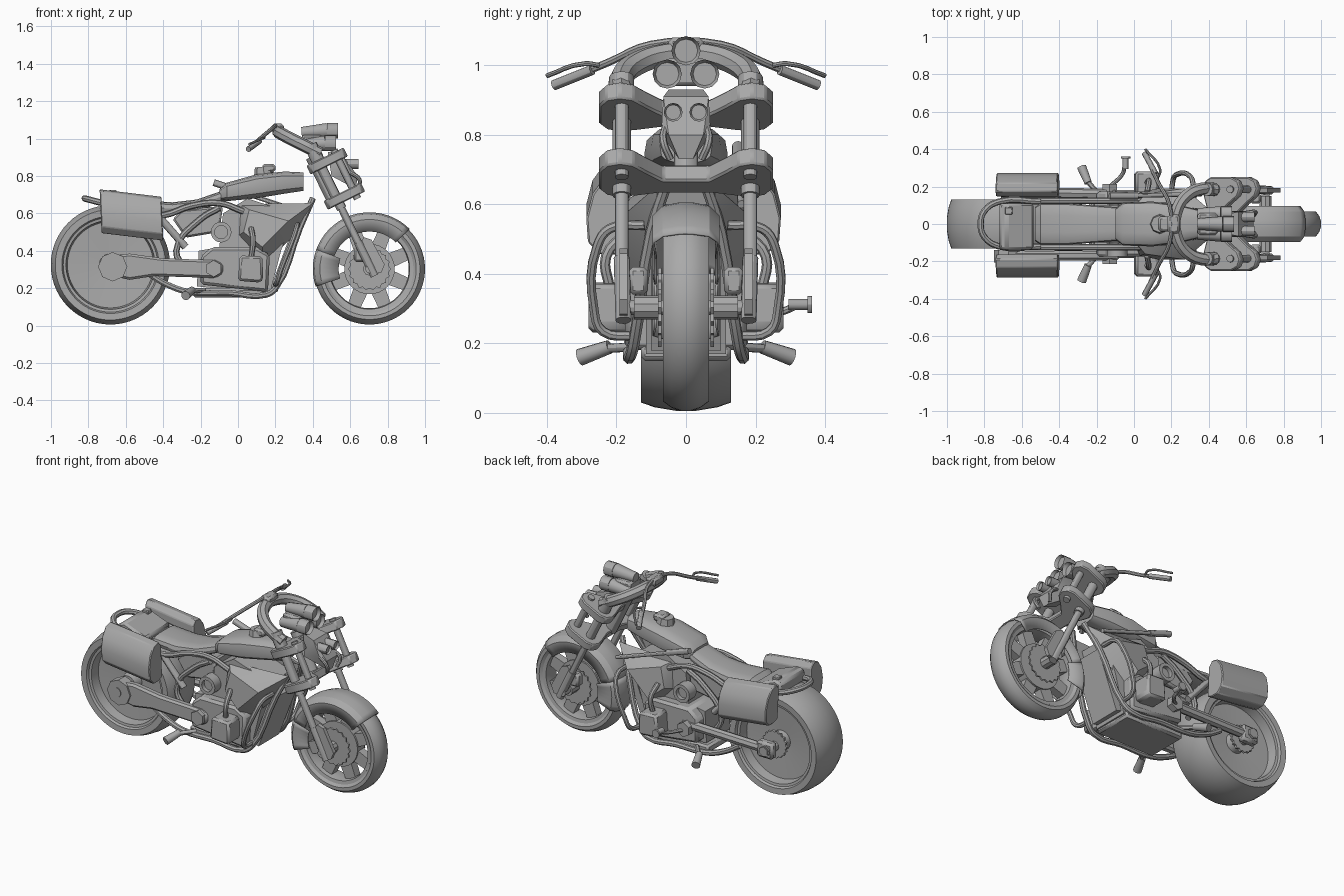
import bpy, bmesh, math
from mathutils import Vector, Matrix

cube = bpy.data.objects.get("Cube")
if cube:
    bpy.data.objects.remove(cube)

grey = bpy.data.materials.new("plain grey")
grey.use_nodes = True
grey.diffuse_color = (0.4, 0.4, 0.4, 1)
grey.node_tree.nodes["Principled BSDF"].inputs["Base Color"].default_value = (0.4, 0.4, 0.4, 1)
parts = []
SIDES = ((1, "far"), (-1, "near"))


def add(name, data):
    ob = bpy.data.objects.new(name, data)
    bpy.context.scene.collection.objects.link(ob)
    data.materials.append(grey)
    parts.append(ob)
    return ob


def finish(name, bm):
    bmesh.ops.recalc_face_normals(bm, faces=bm.faces)
    me = bpy.data.meshes.new(name)
    bm.to_mesh(me)
    bm.free()
    return add(name, me)


def rod(name, a, b, r, r2=None, seg=12, dish=0):
    """Cylinder or cone from a to b; dish sinks the cap at b."""
    a, b = Vector(a), Vector(b)
    bm = bmesh.new()
    turn = (b - a).to_track_quat('Z', 'Y').to_matrix().to_4x4()
    bmesh.ops.create_cone(bm, cap_ends=True, segments=seg, radius1=r, radius2=r if r2 is None else r2,
                          depth=(b - a).length, matrix=Matrix.Translation((a + b) / 2) @ turn)
    if dish:
        cap = min(bm.faces, key=lambda f: (f.calc_center_median() - b).length)
        bmesh.ops.inset_individual(bm, faces=[cap], thickness=r * 0.2)
        bmesh.ops.translate(bm, verts=cap.verts, vec=(a - b).normalized() * dish)
    return finish(name, bm)


def tube(name, pts, r):
    cu = bpy.data.curves.new(name, 'CURVE')
    cu.dimensions, cu.bevel_depth, cu.bevel_resolution = '3D', r, 2
    cu.resolution_u, cu.use_fill_caps = 4, True
    sp = cu.splines.new('BEZIER')
    sp.bezier_points.add(len(pts) - 1)
    for bp, p in zip(sp.bezier_points, pts):
        bp.co = p
        bp.handle_left_type = bp.handle_right_type = 'AUTO'
    return add(name, cu)


def extrude(name, outline, place, lo, hi, bevel=0):
    """Solid from a 2D outline; place(a, b, h) gives the 3D point."""
    bm = bmesh.new()
    low = [bm.verts.new(place(a, b, lo)) for a, b in outline]
    high = [bm.verts.new(place(a, b, hi)) for a, b in outline]
    bm.faces.new(low)
    bm.faces.new(high[::-1])
    for i in range(len(low)):
        j = (i + 1) % len(low)
        bm.faces.new((low[i], high[i], high[j], low[j]))
    ob = finish(name, bm)
    if bevel:
        mod = ob.modifiers.new("edge", 'BEVEL')
        mod.width, mod.segments = bevel, 1
    return ob


def side(a, b, h):
    return Vector((a, h, b))


def box(name, x0, x1, y0, y1, z0, z1, bevel=0.012):
    return extrude(name, [(x0, z0), (x1, z0), (x1, z1), (x0, z1)], side, min(y0, y1), max(y0, y1), bevel)


def lathe(name, c, profile, a0=0, a1=360, seg=48, closed=True):
    """Turn a (radius, y) profile about the y axis through c = (x, y, z)."""
    bm = bmesh.new()
    full = a1 - a0 == 360
    rings = []
    for i in range(seg if full else seg + 1):
        t = math.radians(a0 + (a1 - a0) * i / seg)
        rings.append([bm.verts.new((c[0] + r * math.cos(t), c[1] + y, c[2] + r * math.sin(t))) for r, y in profile])
    n = len(profile)
    for i in range(seg):
        p, q = rings[i], rings[(i + 1) % len(rings)]
        for k in range(n if closed else n - 1):
            m = (k + 1) % n
            bm.faces.new((p[k], p[m], q[m], q[k]))
    return finish(name, bm)


def loft(name, sections, seg=14):
    """Rounded body through sections (x, centre z, half width, half height)."""
    bm = bmesh.new()
    rings = []
    for x, z, w, h in sections:
        ring = []
        for i in range(seg):
            c, s = math.cos(2 * math.pi * i / seg), math.sin(2 * math.pi * i / seg)
            ring.append(bm.verts.new((x, w * math.copysign(abs(c) ** 0.6, c), z + h * math.copysign(abs(s) ** 0.6, s))))
        rings.append(ring)
    for p, q in zip(rings, rings[1:]):
        for i in range(seg):
            bm.faces.new((p[i], p[(i + 1) % seg], q[(i + 1) % seg], q[i]))
    bm.faces.new(rings[0])
    bm.faces.new(rings[-1][::-1])
    return finish(name, bm)


def hull(name, pts):
    bm = bmesh.new()
    bmesh.ops.convex_hull(bm, input=[bm.verts.new(p) for p in pts])
    return finish(name, bm)


def both(half):
    return half + [(r, -y) for r, y in reversed(half)]


def gear(name, c, y0, y1, outer, inner):
    teeth = [(r * math.cos(math.pi * i / 18), r * math.sin(math.pi * i / 18)) for i, r in enumerate([outer, inner] * 18)]
    return extrude(name, teeth, lambda a, b, h: Vector((c[0] + a, h, c[1] + b)), y0, y1)


# Rear wheel
RX, RZ = -0.682, 0.325
lathe("rear_tyre", (RX, 0, RZ), both([(0.25, 0.11), (0.26, 0.128), (0.295, 0.13), (0.309, 0.09), (0.319, 0.03)]), seg=56)
lathe("rear_rim", (RX, 0, RZ), both([(0.255, 0.115), (0.238, 0.112), (0.23, 0.055), (0.06, 0.045), (0.05, 0.1), (0.01, 0.1)]), seg=56)
rod("rear_axle", (RX, -0.21, RZ - 0.01), (RX, 0.21, RZ - 0.01), 0.03)
gear("rear_sprocket", (RX, RZ), 0.1, 0.115, 0.085, 0.075)

# Front wheel with open spokes
FX, FZ = 0.703, 0.303
lathe("front_tyre", (FX, 0, FZ), both([(0.23, 0.05), (0.25, 0.066), (0.27, 0.066), (0.288, 0.042), (0.297, 0.015)]), seg=56)
lathe("front_rim", (FX, 0, FZ), both([(0.235, 0.054), (0.215, 0.05), (0.21, 0.02)]))
rod("front_hub", (FX, -0.035, FZ), (FX, 0.035, FZ), 0.135, seg=32)
rod("front_axle", (FX, -0.2, FZ), (FX, 0.2, FZ), 0.022)
for i in range(8):
    t = math.radians(22.5 + 45 * i)
    ca, sa = math.cos(t), math.sin(t)
    extrude("front_spoke", [(0.11, -0.04), (0.22, -0.035), (0.22, 0.035), (0.11, 0.04)],
            lambda a, b, h: Vector((FX + a * ca - b * sa, h, FZ + a * sa + b * ca)), -0.025, 0.025)
for s, tag in SIDES:
    gear("brake_disc_" + tag, (FX, FZ), s * 0.075 - 0.005, s * 0.075 + 0.005, 0.115, 0.103)
    rod("axle_collar_" + tag, (FX, s * 0.08, FZ), (FX, s * 0.15, FZ), 0.035, seg=10)

# Front fender, deeper towards the tail
for name, inner, a0, a1 in (("front_fender", 0.2, 45, 160), ("front_fender_tail", 0.165, 160, 198)):
    lathe(name, (FX, 0, FZ), both([(inner, 0.09), (0.265, 0.096), (0.293, 0.068), (0.303, 0.02)]), a0, a1,
          seg=(a1 - a0) // 6, closed=False).modifiers.new("shell", 'SOLIDIFY').thickness = 0.006

# Fork, in its own tilted frame: u forward, t down along the legs
D, U = Vector((0.44, 0, -0.898)), Vector((0.898, 0, 0.44))


def fork(u, y, t):
    return Vector((0.555, y, 0.715)) + U * u + D * t


lobe = [(0.0, 0.065), (0.05, 0.11), (0.1, 0.15), (0.115, 0.19), (0.1, 0.23), (0.06, 0.25), (-0.06, 0.25),
        (-0.095, 0.23), (-0.11, 0.19), (-0.1, 0.14), (-0.08, 0.07)]
for name, t in (("upper_clamp", -0.183), ("lower_clamp", 0.027)):
    extrude(name, both(lobe), fork, t - 0.026, t + 0.026, 0.006)
rod("steering_stem", fork(-0.06, 0, -0.24), fork(-0.06, 0, 0.02), 0.035)
for s, tag in SIDES:
    y = 0.185 * s
    rod("fork_tube_" + tag, fork(-0.04, y, -0.27), fork(-0.04, y, 0.33), 0.02)
    rod("fork_sleeve_" + tag, fork(-0.04, y, -0.19), fork(-0.04, y, 0.08), 0.027)
    rod("fork_strut_" + tag, fork(0.06, y, -0.22), fork(0.06, y, 0.07), 0.02)
    rod("fork_cap_" + tag, fork(-0.04, y, -0.3), fork(-0.04, y, -0.2), 0.036)
    rod("fork_foot_" + tag, fork(-0.04, y, 0.28), fork(-0.04, 0.18 * s, 0.48), 0.023)
    extrude("fork_bracket_" + tag, [(-0.04, 0.29), (0.0, 0.27), (0.03, 0.3), (0.035, 0.45), (0.0, 0.48), (-0.04, 0.47)],
            lambda a, b, h: fork(a, h, b), s * 0.18 - 0.012, s * 0.18 + 0.012)
    box("brake_caliper_" + tag, 0.62, 0.68, s * 0.11, s * 0.165, 0.34, 0.42)

# Three headlights and the small lamp mask
for y, z, x in ((0, 1.042, 0.535), (0.054, 0.975, 0.525), (-0.054, 0.975, 0.525)):
    rod("headlight_body", (0.34, y, z - 0.01), (x - 0.06, y, z), 0.03, 0.041)
    rod("headlight_ring", (x - 0.06, y, z), (x, y, z), 0.042, dish=0.02)
box("headlight_mount", 0.34, 0.45, -0.06, 0.06, 0.94, 1.02)
hull("lamp_mask", [(x, s * y, z) for s in (1, -1) for x, y, z in
                   ((0.48, 0.05, 0.93), (0.56, 0.065, 0.91), (0.6, 0.07, 0.83), (0.64, 0.05, 0.8), (0.63, 0.02, 0.73), (0.5, 0.07, 0.8))])
for s, tag in SIDES:
    rod("small_lamp_" + tag, (0.54, 0.037 * s, 0.865), (0.645, 0.037 * s, 0.865), 0.027, dish=0.012)
    tube("mask_horn_" + tag, [(0.6, 0.06 * s, 0.82), (0.65, 0.065 * s, 0.78), (0.64, 0.045 * s, 0.73)], 0.011)

# Handlebar
tube("handlebar_riser", [(0.44, -0.185, 0.92), (0.36, -0.187, 0.96), (0.28, -0.15, 1.0), (0.225, -0.06, 1.03),
                         (0.225, 0.06, 1.03), (0.28, 0.15, 1.0), (0.36, 0.187, 0.96), (0.44, 0.185, 0.92)], 0.034)
tube("handlebar", [(0.06, -0.37, 0.947), (0.13, -0.22, 1.01), (0.19, -0.1, 1.06), (0.19, 0.1, 1.06), (0.13, 0.22, 1.01), (0.06, 0.37, 0.947)], 0.011)
box("instrument_box", 0.18, 0.245, -0.05, 0.05, 1.03, 1.08)
for s, tag in SIDES:
    rod("handle_grip_" + tag, (0.115, 0.27 * s, 0.987), (0.055, 0.38 * s, 0.943), 0.015)
    tube("brake_lever_" + tag, [(0.13, 0.25 * s, 1.0), (0.14, 0.29 * s, 1.005), (0.06, 0.4 * s, 0.97)], 0.007)

# Tank, seat and luggage
loft("fuel_tank", [(-0.1, 0.7, 0.08, 0.03), (-0.06, 0.715, 0.115, 0.05), (0.1, 0.745, 0.12, 0.065),
                   (0.25, 0.765, 0.1, 0.06), (0.35, 0.77, 0.075, 0.05)])
rod("filler_cap", (0.14, 0, 0.8), (0.135, 0, 0.85), 0.055, 0.045, 8)
box("filler_box", 0.13, 0.2, -0.04, 0.04, 0.82, 0.865)
loft("seat", [(-0.53, 0.625, 0.09, 0.02), (-0.5, 0.635, 0.11, 0.035), (-0.35, 0.625, 0.11, 0.035), (-0.22, 0.64, 0.1, 0.035), (-0.09, 0.69, 0.09, 0.03)])
extrude("luggage_case", [(-0.72, 0.63), (-0.55, 0.6), (-0.535, 0.66), (-0.68, 0.715), (-0.72, 0.7)], side, -0.135, 0.11, 0.012)
box("luggage_latch", -0.69, -0.65, 0.05, 0.09, 0.69, 0.725, 0.004)
tube("tail_loop", [(-0.5, -0.12, 0.62), (-0.72, -0.12, 0.655), (-0.8, -0.07, 0.675), (-0.82, 0, 0.68),
                   (-0.8, 0.07, 0.675), (-0.72, 0.12, 0.655), (-0.5, 0.12, 0.62)], 0.017)
bag = [(0.155, 0.49), (0.155, 0.68), (0.18, 0.71), (0.225, 0.7), (0.262, 0.65), (0.28, 0.58), (0.275, 0.51), (0.24, 0.475), (0.19, 0.475)]
for s, tag in SIDES:
    extrude("saddlebag_" + tag, bag, lambda a, b, h: Vector((h - 0.045 * (b - 0.6), s * a - 0.007, b - 0.12 * (h + 0.57))),
            -0.735, -0.405, 0.005)

# Engine block
core = [(-0.22, 0.21), (0.17, 0.17), (0.23, 0.4), (0.3, 0.6), (0.05, 0.68), (-0.08, 0.6), (-0.1, 0.42), (-0.21, 0.4)]
extrude("engine_core", core, side, -0.115, 0.115)
extrude("crankcase", [(-0.2, 0.22), (0.16, 0.18), (0.17, 0.38), (0.1, 0.42), (-0.14, 0.42), (-0.2, 0.37)], side, -0.175, 0.175, 0.015)
box("skid_pan", -0.24, 0.16, -0.13, 0.13, 0.15, 0.2)
extrude("battery_box", [(-0.35, 0.57), (-0.28, 0.47), (-0.1, 0.5), (-0.08, 0.64), (-0.3, 0.62)], side, -0.1, 0.1, 0.01)
for s, tag in SIDES:
    hull("side_shroud_" + tag, [(x, s * y, z) for x, y, z in
         ((0.01, 0.1, 0.65), (0.4, 0.08, 0.655), (0.32, 0.1, 0.5), (0.14, 0.1, 0.33), (0.0, 0.1, 0.48),
          (0.06, 0.16, 0.62), (0.27, 0.19, 0.56), (0.13, 0.19, 0.42), (0.03, 0.17, 0.5))])
    extrude("side_cover_" + tag, [(0, 0.24), (0.12, 0.23), (0.135, 0.25), (0.13, 0.37), (0.01, 0.375)], side,
            *sorted((s * 0.16, s * 0.28)), 0.018)
    tube("cover_pipe_" + tag, [(0.07, 0.22 * s, 0.36), (0.08, 0.23 * s, 0.45), (0.07, 0.17 * s, 0.52)], 0.015)
    lathe("intake_ring_" + tag, (-0.09, 0.14 * s, 0.5), [(0.035, -0.035), (0.055, -0.035), (0.055, 0.035), (0.035, 0.035)], seg=20)
    rod("intake_dish_" + tag, (-0.09, 0.09 * s, 0.5), (-0.09, 0.15 * s, 0.5), 0.04)
    rod("pivot_cap_" + tag, (-0.13, s * 0.17, 0.305), (-0.13, s * 0.215, 0.305), 0.045, seg=6)

    # Frame tubes, crash guard and foot pegs
    y = 0.125 * s
    tube("seat_rail_" + tag, [(-0.6, y, 0.6), (-0.4, y, 0.59), (-0.25, y, 0.64), (-0.1, y, 0.655), (0.03, y, 0.61)], 0.017)
    tube("seat_strut_" + tag, [(-0.1, y, 0.63), (-0.2, y, 0.57), (-0.33, y, 0.4), (-0.28, y, 0.3)], 0.017)
    rod("rear_shock_" + tag, (-0.42, y, 0.58), (-0.28, y, 0.42), 0.02)
    tube("down_tube_" + tag, [(0.4, 0.05 * s, 0.68), (0.33, 0.1 * s, 0.52), (0.2, 0.15 * s, 0.2), (0.15, 0.16 * s, 0.165),
                              (-0.05, 0.165 * s, 0.175), (-0.26, 0.165 * s, 0.18), (-0.38, 0.16 * s, 0.22), (-0.48, 0.16 * s, 0.28)], 0.017)
    tube("crash_guard_" + tag, [(0.32, 0.12 * s, 0.54), (0.315, 0.22 * s, 0.53), (0.3, 0.255 * s, 0.48), (0.23, 0.265 * s, 0.3),
                                (0.21, 0.24 * s, 0.235), (0.2, 0.15 * s, 0.22)], 0.014)
    rod("peg_arm_" + tag, (-0.18, 0.15 * s, 0.19), (-0.25, 0.23 * s, 0.185), 0.013)
    rod("foot_peg_" + tag, (-0.245, 0.22 * s, 0.19), (-0.28, 0.305 * s, 0.16), 0.02, 0.025)

# Swingarm: a closed case on the near side, a slim beam on the far side
extrude("swingarm_case", [(-0.67, 0.265), (-0.58, 0.245), (-0.45, 0.265), (-0.12, 0.255), (-0.08, 0.28), (-0.08, 0.33), (-0.12, 0.35),
                          (-0.4, 0.36), (-0.58, 0.385), (-0.67, 0.375)], side, -0.195, -0.145, 0.012)
rod("axle_hub", (-0.67, -0.14, 0.315), (-0.67, -0.205, 0.315), 0.078, seg=8)
rod("swingarm_beam", (-0.63, 0.17, 0.315), (-0.1, 0.16, 0.32), 0.028, seg=8)
box("axle_block", -0.725, -0.615, 0.145, 0.2, 0.265, 0.365, 0.014)
rod("axle_nut", (-0.675, 0.19, 0.315), (-0.675, 0.215, 0.315), 0.03, seg=6)

# Radiator, shift pedal and long linkage
extrude("radiator", [(0.17, 0.19), (0.21, 0.18), (0.34, 0.52), (0.3, 0.54)], side, -0.1, 0.1)
tube("pedal_arm", [(-0.13, 0.2, 0.3), (-0.06, 0.27, 0.29), (-0.05, 0.32, 0.31)], 0.011)
rod("pedal_peg", (-0.045, 0.295, 0.312), (-0.045, 0.355, 0.312), 0.016)
rod("pedal_end", (-0.045, 0.35, 0.312), (-0.045, 0.362, 0.312), 0.025)
rod("linkage_rod", (0.36, 0.16, 0.6), (-0.05, 0.15, 0.737), 0.012)
rod("linkage_tip", (0.02, 0.15, 0.715), (-0.13, 0.15, 0.765), 0.018)

# Turn the curves into meshes and shade by angle
bpy.ops.object.select_all(action='DESELECT')
for ob in parts:
    ob.select_set(ob.type == 'CURVE')
bpy.context.view_layer.objects.active = next(o for o in parts if o.type == 'CURVE')
bpy.ops.object.convert(target='MESH')
for ob in parts:
    ob.select_set(True)
bpy.ops.object.shade_smooth_by_angle(angle=math.radians(30))
